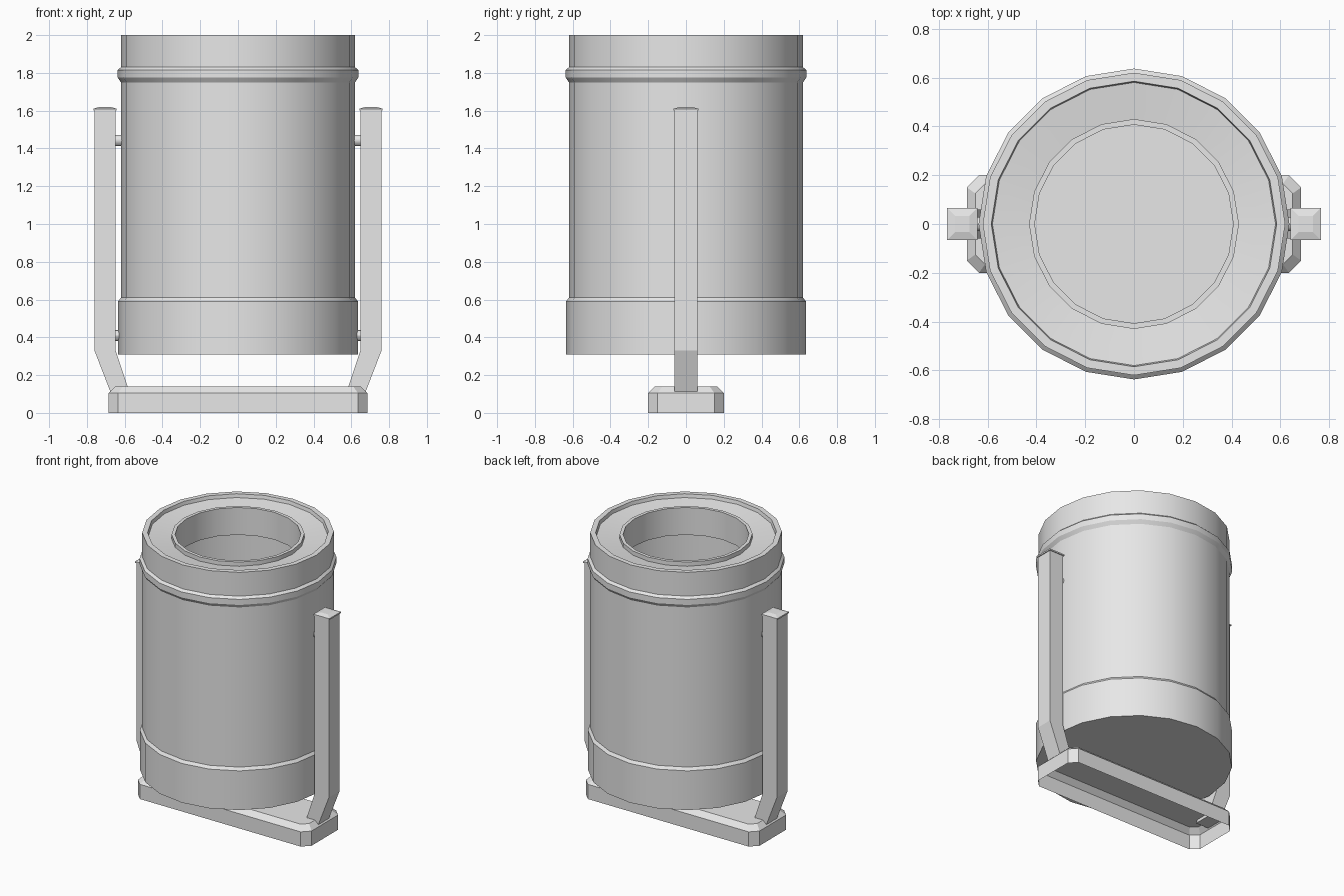
import bpy, bmesh, math
from mathutils import Matrix

cube = bpy.data.objects.get("Cube")
if cube:
    bpy.data.objects.remove(cube, do_unlink=True)

grey = bpy.data.materials.new("painted_grey")
grey.use_nodes = True
grey.diffuse_color = (0.8, 0.8, 0.8, 1)
grey.node_tree.nodes["Principled BSDF"].inputs["Base Color"].default_value = (0.8, 0.8, 0.8, 1)


def finish(name, bm, smooth=False):
    bmesh.ops.recalc_face_normals(bm, faces=bm.faces)
    mesh = bpy.data.meshes.new(name)
    bm.to_mesh(mesh)
    bm.free()
    mesh.materials.append(grey)
    ob = bpy.data.objects.new(name, mesh)
    bpy.context.collection.objects.link(ob)
    if smooth:
        bpy.ops.object.select_all(action="DESELECT")
        ob.select_set(True)
        bpy.context.view_layer.objects.active = ob
        bpy.ops.object.shade_smooth_by_angle(angle=math.radians(30))
    return ob


def loft(bm, rings, cap_start=True, cap_end=True):
    """Skin a list of equally long point rings."""
    loops = [[bm.verts.new(p) for p in ring] for ring in rings]
    n = len(loops[0])
    for a, b in zip(loops, loops[1:]):
        for i in range(n):
            j = (i + 1) % n
            bm.faces.new((a[i], a[j], b[j], b[i]))
    if cap_start:
        bm.faces.new(loops[0][::-1])
    if cap_end:
        bm.faces.new(loops[-1])


def circle(r, z, n=20):
    return [(r * math.cos(math.tau * i / n), r * math.sin(math.tau * i / n), z) for i in range(n)]


def rect(x0, x1, y, z):
    return [(x0, -y, z), (x1, -y, z), (x1, y, z), (x0, y, z)]


def octagon(x, y, c, z):
    return [(x - c, -y, z), (x, c - y, z), (x, y - c, z), (x - c, y, z),
            (c - x, y, z), (-x, y - c, z), (-x, c - y, z), (c - x, -y, z)]


# Bin: skirt, body, band, recessed top ring, raised lip, throat and inner wall
profile = [(0.635, 0.31), (0.635, 0.59), (0.62, 0.61), (0.62, 1.75),
           (0.637, 1.775), (0.637, 1.815), (0.62, 1.83), (0.62, 2.0),
           (0.585, 2.0), (0.58, 1.975), (0.43, 1.955), (0.43, 1.985),
           (0.407, 1.985), (0.407, 1.79), (0.6, 1.79), (0.6, 0.33)]
bm = bmesh.new()
loft(bm, [circle(r, z) for r, z in profile])
finish("bin_body", bm, smooth=True)

# Base: chamfered tray, open underneath
bm = bmesh.new()
loft(bm, [octagon(0.685, 0.2, 0.05, 0), octagon(0.685, 0.2, 0.05, 0.105),
          octagon(0.65, 0.165, 0.04, 0.14)], cap_start=False)
finish("base_tray", bm)

for side, s in (("left", 1), ("right", -1)):
    mirror = Matrix.Diagonal((s, 1, 1, 1))

    # Post with bent foot
    bm = bmesh.new()
    loft(bm, [rect(0.575, 0.675, 0.06, 0.11), rect(0.648, 0.76, 0.06, 0.33),
              rect(0.648, 0.76, 0.06, 1.605)])
    bm.transform(mirror)
    finish(side + "_post", bm)

    # Low pyramid cap
    bm = bmesh.new()
    loft(bm, [rect(0.642, 0.766, 0.066, 1.6), rect(0.642, 0.766, 0.066, 1.61),
              rect(0.675, 0.733, 0.033, 1.62)])
    bm.transform(mirror)
    finish(side + "_post_cap", bm)

    # Pivot pins between post and bin
    for level, z in (("upper", 1.443), ("lower", 0.41)):
        bm = bmesh.new()
        bmesh.ops.create_cone(bm, cap_ends=True, segments=12, radius1=0.029,
                              radius2=0.029, depth=0.07)
        bm.transform(mirror @ Matrix.Translation((0.63, 0, z)) @ Matrix.Rotation(math.pi / 2, 4, "Y"))
        finish(f"{side}_{level}_pin", bm, smooth=True)
